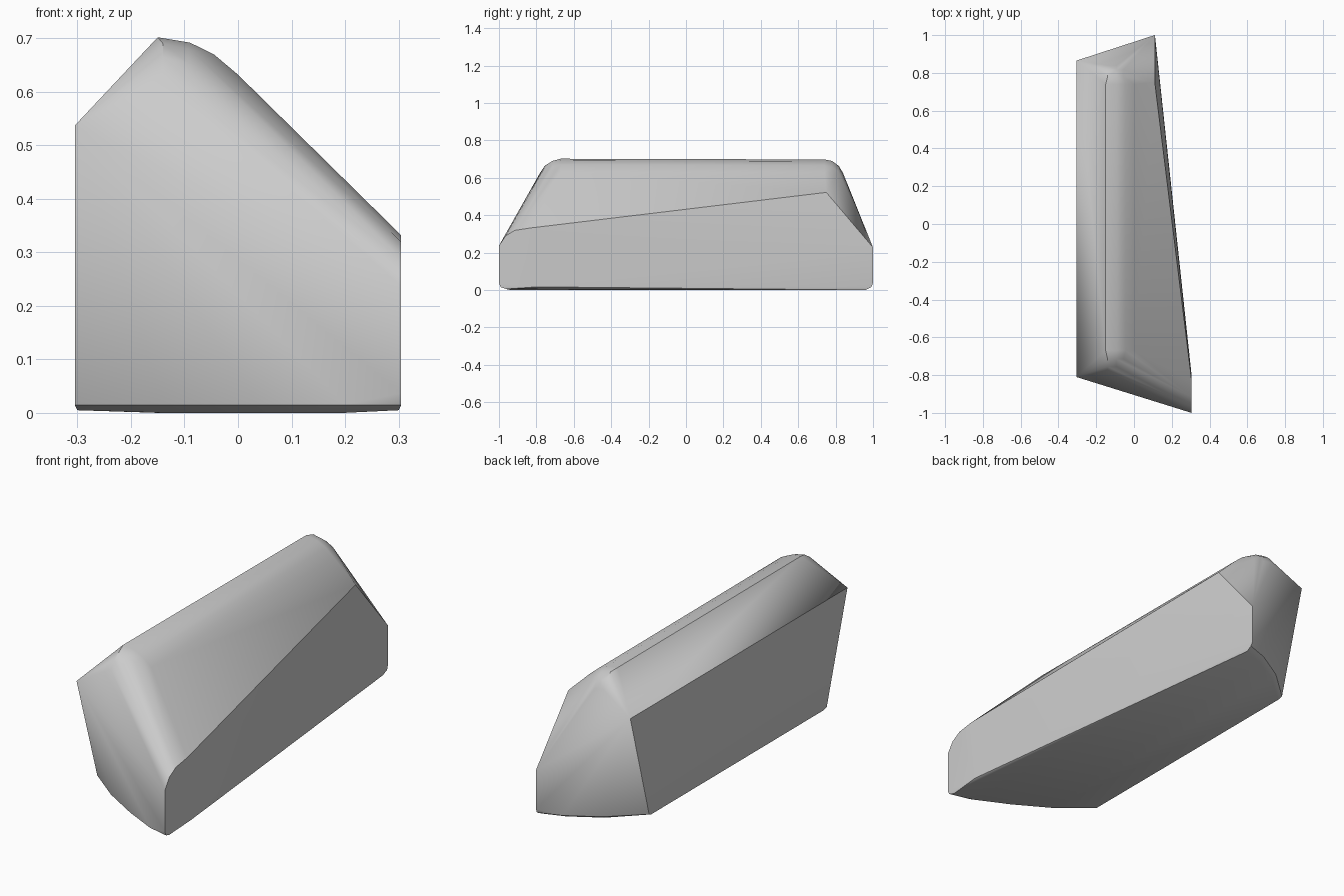
import bpy
import bmesh
import math

cube = bpy.data.objects.get("Cube")
if cube:
    bpy.data.objects.remove(cube, do_unlink=True)

# One plain grey finish
grey = bpy.data.materials.new("stone_grey")
grey.use_nodes = True
color = (0.6, 0.6, 0.6, 1)
grey.diffuse_color = color
grey.node_tree.nodes["Principled BSDF"].inputs["Base Color"].default_value = color

# Bowed outline of the foot: front edge left to right, then back edge
foot = [(-0.305, -0.65), (-0.14, -0.78), (0.037, -0.885), (0.2, -0.965), (0.305, -0.99),
        (0.112, 0.99), (0, 0.95), (-0.15, 0.86), (-0.305, 0.72)]
points = [(x, y, 0.018) for x, y in foot]
points += [(x * 0.985, y * 0.97, 0.008 - 0.005 * (abs(x) < 0.25)) for x, y in foot]

# Upright end corners on the tapering wall, and the two high corners opposite
points += [(0.305, -1, 0.04), (0.305, -1, 0.24), (0.305, -0.8, 0.02),
           (0.11, 1, 0.04), (0.11, 1, 0.23),
           (-0.305, -0.81, 0.54), (-0.305, 0.865, 0.54)]

# Rounded shoulder where the front end meets the long slope
points += [(0.305, -0.965, 0.292), (0.305, -0.915, 0.322), (0.305, -0.83, 0.335),
           (0.11, 0.75, 0.525)]

# Rounded ridge cross-section, swept to both ends with rolled-over tips
ridge = [(-0.15, 0.705), (-0.09, 0.695), (-0.045, 0.673), (0, 0.635)]
for x, z in ridge:
    points += [(x, -0.67, z), (x, 0.74, z - 0.004)]
rolls = [(0.045, 0.012), (0.085, 0.038), (0.11, 0.075)]
for out, drop in rolls:
    for x, z in ridge[:3]:
        taper = x * 0.8 - 0.02
        points += [(taper, -0.67 - out, z - drop), (taper, 0.74 + out * 0.9, z - drop)]

# Wrap the solid around its control points
bm = bmesh.new()
for p in points:
    bm.verts.new(p)
hull = bmesh.ops.convex_hull(bm, input=bm.verts[:], use_existing_faces=False)
loose = [v for v in bm.verts if not v.link_faces]
bmesh.ops.delete(bm, geom=loose, context='VERTS')
bmesh.ops.dissolve_limit(bm, angle_limit=math.radians(1), verts=bm.verts[:], edges=bm.edges[:])
bmesh.ops.recalc_face_normals(bm, faces=bm.faces[:])
lowest = min(v.co.z for v in bm.verts)
bmesh.ops.translate(bm, verts=bm.verts[:], vec=(0, 0, -lowest))

mesh = bpy.data.meshes.new("faceted_block")
bm.to_mesh(mesh)
bm.free()
mesh.materials.append(grey)
block = bpy.data.objects.new("faceted_block", mesh)
bpy.context.collection.objects.link(block)

# Smooth the rolled edges, keep the creases crisp
bpy.ops.object.select_all(action='DESELECT')
block.select_set(True)
bpy.context.view_layer.objects.active = block
bpy.ops.object.shade_smooth_by_angle(angle=math.radians(30))
